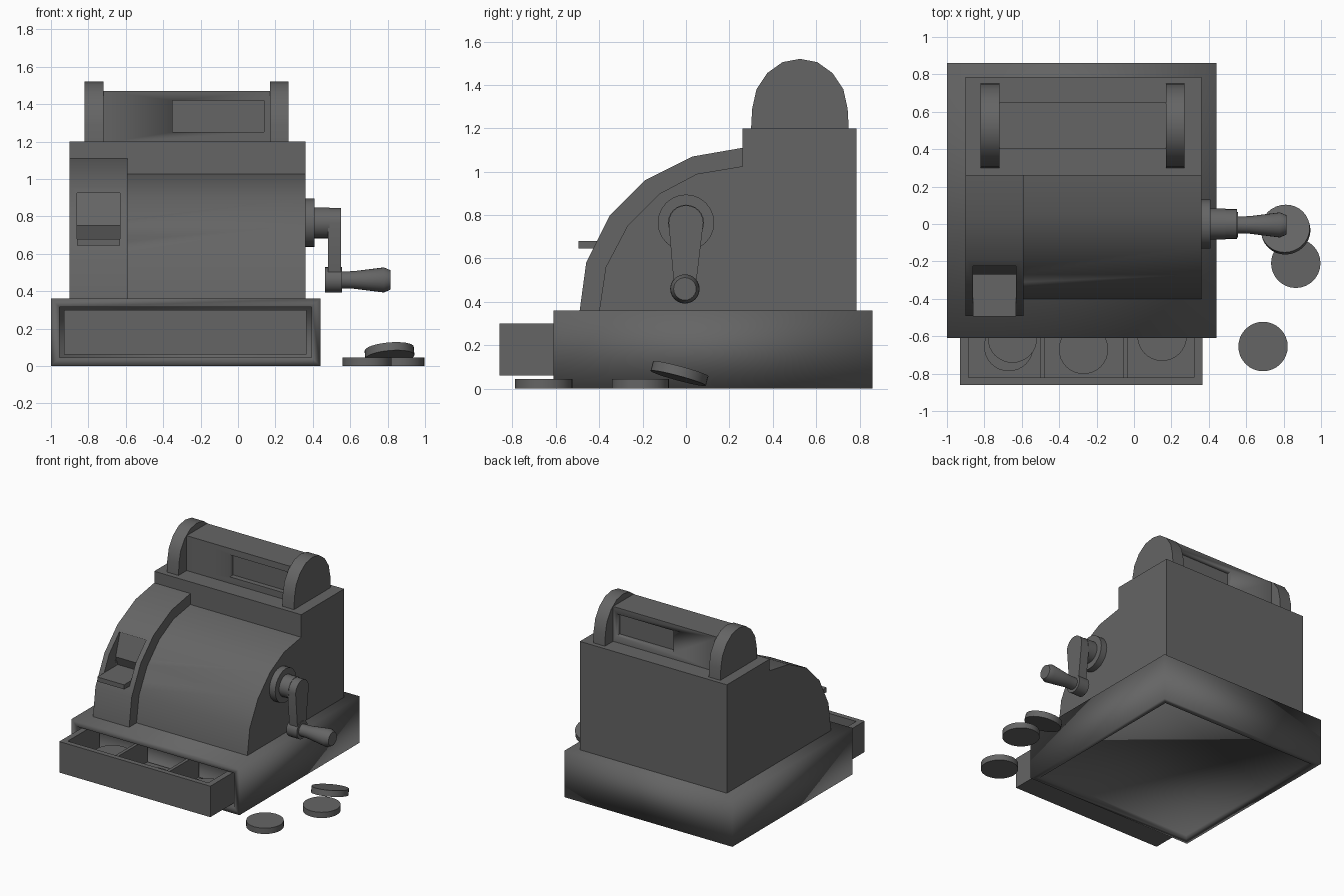
import bpy, bmesh, math
from mathutils import Matrix, Vector

if "Cube" in bpy.data.objects:
    bpy.data.objects.remove(bpy.data.objects["Cube"])

iron = bpy.data.materials.new("dark_iron")
iron.use_nodes = True
colour = (0.13, 0.13, 0.13, 1)
iron.diffuse_color = colour
iron.node_tree.nodes["Principled BSDF"].inputs["Base Color"].default_value = colour


def finish(bm, name, angle=35):
    """Turn a bmesh into an object, smooth below the given angle."""
    bmesh.ops.recalc_face_normals(bm, faces=bm.faces)
    mesh = bpy.data.meshes.new(name)
    bm.to_mesh(mesh)
    bm.free()
    mesh.materials.append(iron)
    ob = bpy.data.objects.new(name, mesh)
    bpy.context.collection.objects.link(ob)
    bpy.ops.object.select_all(action="DESELECT")
    ob.select_set(True)
    bpy.context.view_layer.objects.active = ob
    bpy.ops.object.shade_smooth_by_angle(angle=math.radians(angle))
    return ob


def box_mesh(x, y, z):
    bm = bmesh.new()
    size = Vector((x[1] - x[0], y[1] - y[0], z[1] - z[0]))
    mid = Vector((sum(x), sum(y), sum(z))) / 2
    bmesh.ops.create_cube(bm, size=1, matrix=Matrix.Translation(mid) @ Matrix.Diagonal(size).to_4x4())
    return bm


def box(name, x, y, z, angle=35):
    return finish(box_mesh(x, y, z), name, angle)


def extrude_x(name, profile, x0, x1, angle=35):
    """Extrude a (y, z) outline along x."""
    bm = bmesh.new()
    face = bm.faces.new([bm.verts.new((x0, y, z)) for y, z in profile])
    out = bmesh.ops.extrude_face_region(bm, geom=[face])
    moved = [v for v in out["geom"] if isinstance(v, bmesh.types.BMVert)]
    bmesh.ops.translate(bm, verts=moved, vec=(x1 - x0, 0, 0))
    return finish(bm, name, angle)


def lathe_x(name, profile, y, z, sides=24):
    """Turn (x, radius) points about an axis along x."""
    bm = bmesh.new()
    rings = []
    for x, r in profile:
        turn = [2 * math.pi * i / sides for i in range(sides)]
        rings.append([bm.verts.new((x, y + r * math.cos(a), z + r * math.sin(a))) for a in turn])
    for a, b in zip(rings, rings[1:]):
        for i in range(sides):
            j = (i + 1) % sides
            bm.faces.new((a[i], a[j], b[j], b[i]))
    bm.faces.new(rings[0])
    bm.faces.new(rings[-1])
    return finish(bm, name)


def coin(name, x, y, z, tilt=(0, 0)):
    bm = bmesh.new()
    bmesh.ops.create_cone(bm, cap_ends=True, segments=32, radius1=0.132, radius2=0.132, depth=0.045)
    ob = finish(bm, name)
    ob.location = (x, y, z)
    ob.rotation_euler = (math.radians(tilt[0]), math.radians(tilt[1]), 0)


def cut(target, cutter):
    mod = target.modifiers.new("cut", "BOOLEAN")
    mod.operation = "DIFFERENCE"
    mod.solver = "EXACT"
    mod.object = cutter
    cutter.hide_render = True
    cutter.hide_set(True)
    cutter.display_type = "WIRE"


# Base with a drawer opening and a shallow hollow underneath
bm = box_mesh((-1, 0.44), (-0.61, 0.86), (0, 0.36))
for axis, depth in ((Vector((0, -1, 0)), 0.2), (Vector((0, 0, -1)), 0.03)):
    bm.normal_update()
    face = max(bm.faces, key=lambda f: f.normal.dot(axis) * f.calc_area())
    bmesh.ops.inset_individual(bm, faces=[face], thickness=0.065)
    bmesh.ops.translate(bm, verts=bmesh.ops.extrude_discrete_faces(bm, faces=[face])["faces"][0].verts,
                        vec=-axis * depth)
finish(bm, "base", 180)

# Open drawer with three compartments
back = -0.43
box("drawer_floor", (-0.93, 0.365), (-0.86, back), (0.06, 0.1))
box("drawer_front", (-0.93, 0.365), (-0.86, -0.82), (0.06, 0.3))
for name, x0, x1 in (("drawer_right_wall", -0.93, -0.885), ("drawer_left_wall", 0.32, 0.365),
                     ("drawer_right_divider", -0.5, -0.475), ("drawer_left_divider", -0.06, -0.035)):
    box(name, (x0, x1), (-0.82, back), (0.08, 0.3 if "wall" in name else 0.28))

# Coins in the drawer and on the ground
coin("drawer_coin_1", -0.67, -0.655, 0.122)
coin("drawer_coin_2", -0.65, -0.61, 0.168)
coin("drawer_coin_3", -0.27, -0.67, 0.122)
coin("drawer_coin_4", 0.15, -0.6, 0.122)
coin("loose_coin_1", 0.69, -0.655, 0.0225)
coin("loose_coin_2", 0.865, -0.21, 0.0225)
coin("leaning_coin", 0.81, -0.03, 0.07, (-15, -5))

# Rounded cabinet with its upright rear block
front = [(-0.4, 0.36), (-0.37, 0.56), (-0.27, 0.75), (-0.12, 0.9), (0.05, 0.99), (0.26, 1.025)]
rear = [(0.26, 1.2), (0.785, 1.2), (0.785, 0.36)]
extrude_x("cabinet", front + rear, -0.9, 0.36)

# Raised side strip with the receipt slot
strip_outline = [(-0.49, 0.36), (-0.46, 0.58), (-0.35, 0.8), (-0.19, 0.96), (0.03, 1.07),
                 (0.26, 1.11), (0.26, 0.36)]
strip = extrude_x("side_strip", strip_outline, -0.9, -0.59)
notch = [(-0.6, 0.67), (-0.24, 0.67), (-0.27, 0.75), (-0.215, 0.925), (-0.6, 0.925)]
slot_cutter = extrude_x("slot_cutter", notch, -0.86, -0.63)
for part in (strip, bpy.data.objects["cabinet"]):
    cut(part, slot_cutter)
box("receipt_shelf", (-0.86, -0.63), (-0.495, -0.24), (0.645, 0.68))

# Display on top, recessed window on both sides
display = box("display", (-0.73, 0.18), (0.4, 0.65), (1.19, 1.47))
for side, y in (("front", 0.4), ("rear", 0.65)):
    cut(display, box(side + "_window_cutter", (-0.35, 0.14), (y - 0.04, y + 0.04), (1.25, 1.42)))
half = [(0.225, 0), (0.22, 0.09), (0.2, 0.18), (0.15, 0.255), (0.08, 0.305)]
arch = [(0.525 - y, 1.2 + z) for y, z in half] + [(0.525, 1.52)]
arch += [(0.525 + y, 1.2 + z) for y, z in reversed(half)]
extrude_x("display_right_end", arch, -0.82, -0.72)
extrude_x("display_left_end", arch, 0.17, 0.27)

# Crank: hub, tapered arm and handle
lathe_x("crank_hub", [(0.35, 0.13), (0.41, 0.13)], 0, 0.765)
lathe_x("crank_shaft", [(0.4, 0.083), (0.49, 0.083)], 0, 0.765)
arm = []
for i in range(13):
    a = math.pi * i / 12
    arm.append((0.08 * math.cos(a), 0.765 + 0.08 * math.sin(a)))
for i in range(9):
    a = math.pi + math.pi * i / 8
    arm.append((-0.005 + 0.05 * math.cos(a), 0.47 + 0.05 * math.sin(a)))
extrude_x("crank_arm", arm, 0.48, 0.55)
lathe_x("crank_pivot", [(0.465, 0.068), (0.555, 0.068)], -0.005, 0.46)
lathe_x("crank_handle", [(0.55, 0.045), (0.62, 0.047), (0.78, 0.067), (0.815, 0.052)], -0.005, 0.46)
